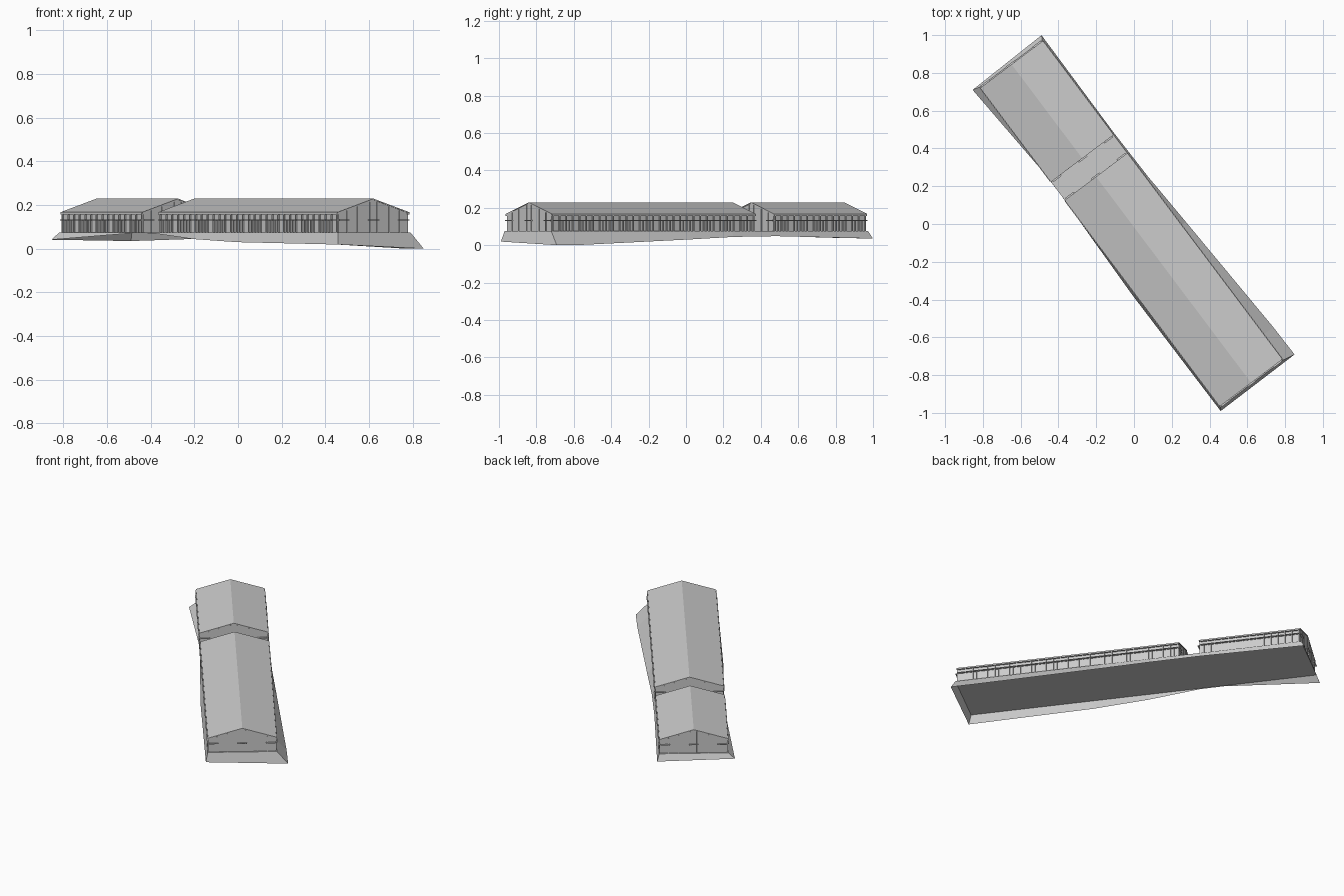
import bpy, bmesh, math
from mathutils import Matrix

if "Cube" in bpy.data.objects:
    bpy.data.objects.remove(bpy.data.objects["Cube"])

# The building is laid out along local x, then turned to its diagonal position
TURN = Matrix.Rotation(math.radians(-53.05), 4, 'Z')
VC, HW = -0.01, 0.201            # centre line and half width of the walls
Z0, ZE, ZR = 0.075, 0.167, 0.229  # floor, eaves, ridge


def finish(name, bm):
    bmesh.ops.recalc_face_normals(bm, faces=bm.faces)
    me = bpy.data.meshes.new(name)
    bm.to_mesh(me)
    bm.free()
    ob = bpy.data.objects.new(name, me)
    ob.matrix_world = TURN
    bpy.context.collection.objects.link(ob)
    return ob


def add_box(bm, x0, x1, y0, y1, z0, z1):
    m = Matrix.Translation(((x0 + x1) / 2, (y0 + y1) / 2, (z0 + z1) / 2))
    m = m @ Matrix.Diagonal((x1 - x0, y1 - y0, z1 - z0, 1))
    bmesh.ops.create_cube(bm, size=1, matrix=m)


def extrude_profile(name, profile, x0, x1):
    bm = bmesh.new()
    f = bm.faces.new([bm.verts.new((x0, y, z)) for y, z in profile])
    r = bmesh.ops.extrude_face_region(bm, geom=[f])
    ends = [g for g in r['geom'] if isinstance(g, bmesh.types.BMVert)]
    bmesh.ops.translate(bm, verts=ends, vec=(x1 - x0, 0, 0))
    bm.faces.new(f.verts) if not f.is_valid else None
    return finish(name, bm)


def gable_height(y):
    return ZE + (ZR - ZE) * (1 - abs(y - VC) / HW)


def hall(prefix, x0, x1, bays):
    # gabled wall block
    w = HW - 0.004
    extrude_profile(prefix + "_walls",
                    [(VC - w, Z0), (VC + w, Z0), (VC + w, ZE - 0.002), (VC, ZR - 0.004),
                     (VC - w, ZE - 0.002)], x0 + 0.003, x1 - 0.003)
    # thin folded roof
    e, t = HW + 0.004, 0.005
    extrude_profile(prefix + "_roof",
                    [(VC - e, ZE - t), (VC, ZR - t), (VC + e, ZE - t),
                     (VC + e, ZE), (VC, ZR), (VC - e, ZE)], x0, x1)
    # posts, sun ledges and gutters along both sides
    posts, ledges, gutters = bmesh.new(), bmesh.new(), bmesh.new()
    step = (x1 - x0 - 0.02) / bays
    for s in (-1, 1):
        a, b = sorted((VC + s * (HW - 0.006), VC + s * (HW + 0.003)))
        for i in range(bays + 1):
            x = x0 + 0.01 + i * step
            add_box(posts, x - 0.003, x + 0.003, a, b, Z0, ZE - 0.005)
            if i < bays and i % 3 != 2:
                add_box(posts, x + step * 0.45, x + step * 0.55, a, b, Z0, 0.13)
        a, b = sorted((VC + s * (HW - 0.006), VC + s * (HW + 0.010)))
        add_box(ledges, x0 + 0.005, x1 - 0.005, a, b, 0.130, 0.134)
        a, b = sorted((VC + s * (HW - 0.006), VC + s * (HW + 0.007)))
        add_box(gutters, x0 + 0.002, x1 - 0.002, a, b, 0.156, 0.163)
    # posts and short ledges on the gable ends
    for x, s in ((x0, -1), (x1, 1)):
        a, b = sorted((x - s * 0.006, x + s * 0.001))
        for k in (-0.75, -0.45, -0.1, 0.1, 0.45, 0.75):
            y = VC + k * HW
            add_box(posts, a, b, y - 0.002, y + 0.002, Z0, gable_height(y) - 0.008)
        a, b = sorted((x - s * 0.006, x + s * 0.008))
        for k in (-0.85, 0, 0.85):
            y = VC + k * HW
            add_box(ledges, a, b, y - 0.028, y + 0.028, 0.130, 0.134)
    finish(prefix + "_posts", posts)
    finish(prefix + "_ledges", ledges)
    finish(prefix + "_gutters", gutters)


hall("long_hall", -0.321, 1.045, 30)
hall("short_hall", -1.065, -0.442, 14)

# Flat platform with a sloped skirt following the ground, open underneath
LEFT = [(-1.081, -0.256, 0.041), (-0.50, -0.218, 0.072), (-0.35, -0.217, 0.070),
        (-0.04, -0.225, 0.044), (0.30, -0.233, 0.030), (1.067, -0.2285, 0.019)]
RIGHT = [(1.063, 0.264, 0.0), (0.88, 0.261, 0.002), (0.156, 0.226, 0.030),
         (-0.16, 0.210, 0.044), (-0.45, 0.205, 0.048), (-1.093, 0.2095, 0.035)]
bm = bmesh.new()
low = [bm.verts.new(p) for p in LEFT + RIGHT]
top = []
for side, y in ((LEFT, VC - HW - 0.006), (RIGHT, VC + HW + 0.006)):
    for p in side:
        top.append(bm.verts.new((min(max(p[0], -1.07), 1.05), y, Z0)))
bm.faces.new(top)
n = len(top)
for i in range(n):
    j = (i + 1) % n
    bm.faces.new((low[i], low[j], top[j], top[i]))
finish("platform", bm)
